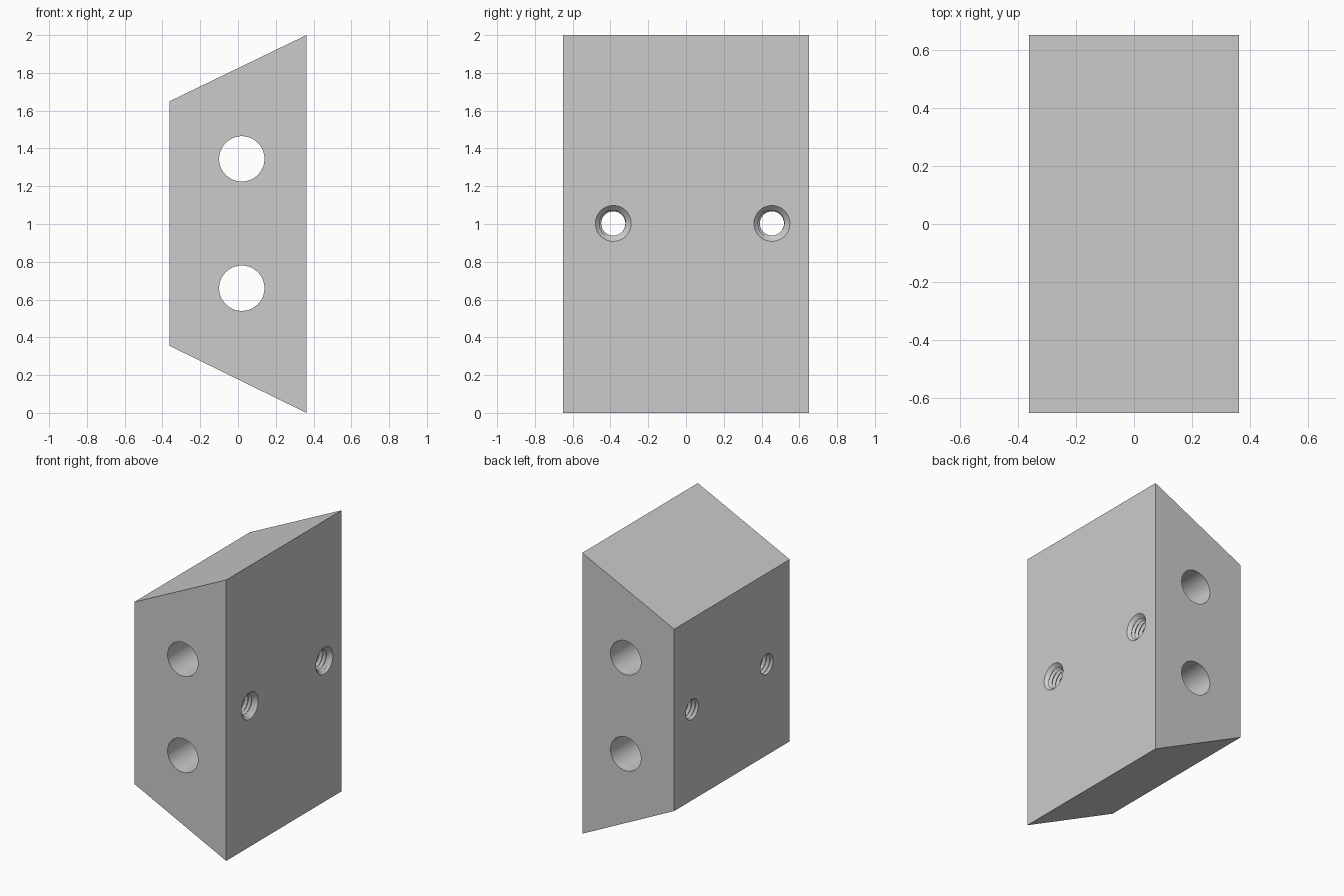
import bpy
import bmesh
import math
from mathutils import Matrix

HALF_W, HALF_D = 0.362, 0.65
INNER_R, OUTER_R, PITCH = 0.064, 0.08, 0.029

if "Cube" in bpy.data.objects:
    bpy.data.objects.remove(bpy.data.objects["Cube"])

grey = bpy.data.materials.new("plain grey")
grey.use_nodes = True
grey.diffuse_color = (0.6, 0.6, 0.6, 1)
grey.node_tree.nodes["Principled BSDF"].inputs["Base Color"].default_value = (0.6, 0.6, 0.6, 1)


def make_object(name, bm):
    bmesh.ops.recalc_face_normals(bm, faces=bm.faces[:])
    mesh = bpy.data.meshes.new(name)
    bm.to_mesh(mesh)
    bm.free()
    mesh.materials.append(grey)
    obj = bpy.data.objects.new(name, mesh)
    bpy.context.collection.objects.link(obj)
    return obj


def round_cutter(name, r1, r2, length, matrix):
    bm = bmesh.new()
    bmesh.ops.create_cone(bm, cap_ends=True, segments=64, radius1=r1,
                          radius2=r2, depth=length, matrix=matrix)
    return make_object(name, bm)


def thread_cutter(name, y, z, steps=32):
    """Helical V-thread running along x, past both side faces."""
    bm = bmesh.new()
    start = -HALF_W - 3 * PITCH
    last = steps * math.ceil((2 * HALF_W + 6 * PITCH) / PITCH)

    def point(k, radius, shift):
        a = math.tau * k / steps
        return bm.verts.new((start + PITCH * (k / steps + shift),
                             y + radius * math.cos(a), z + radius * math.sin(a)))

    crest = [point(k, INNER_R, 0) for k in range(last + 1)]
    root = [point(k, OUTER_R, 0.5) for k in range(last + 1)]
    for k in range(last):
        bm.faces.new((crest[k], crest[k + 1], root[k + 1], root[k]))
        if k < last - steps:
            bm.faces.new((root[k], root[k + 1], crest[k + 1 + steps], crest[k + steps]))
    # Fan caps beyond the block
    for loop, x in ((crest[:steps + 1] + [root[0]], start - PITCH),
                    (root[last - steps:] + [crest[last]],
                     start + PITCH * (last / steps + 1))):
        centre = bm.verts.new((x, y, z))
        for a, b in zip(loop, loop[1:] + loop[:1]):
            bm.faces.new((centre, a, b))
    return make_object(name, bm)


# Block: trapezoid profile extruded front to back
bm = bmesh.new()
profile = [(-HALF_W, 0.355), (HALF_W, 0), (HALF_W, 2), (-HALF_W, 1.65)]
face = bm.faces.new([bm.verts.new((x, -HALF_D, z)) for x, z in profile])
extruded = bmesh.ops.extrude_face_region(bm, geom=[face])["geom"]
bmesh.ops.translate(bm, vec=(0, 2 * HALF_D, 0),
                    verts=[v for v in extruded if isinstance(v, bmesh.types.BMVert)])
block = make_object("block", bm)

# Two plain bores, front to back
cutters = []
for z in (0.66, 1.345):
    m = Matrix.Translation((0.02, 0, z)) @ Matrix.Rotation(math.pi / 2, 4, "X")
    cutters.append(round_cutter("bore_cutter", 0.12, 0.12, 3 * HALF_D, m))

# Two threaded holes, side to side, countersunk on the +x face
for y in (-0.385, 0.455):
    cutters.append(thread_cutter("thread_cutter", y, 1.003))
    m = Matrix.Translation((HALF_W, y, 1.003)) @ Matrix.Rotation(math.pi / 2, 4, "Y")
    cutters.append(round_cutter("countersink_cutter", 0.055, 0.135, 0.08, m))

bpy.ops.object.select_all(action="DESELECT")
block.select_set(True)
bpy.context.view_layer.objects.active = block
for cutter in cutters:
    cutter.hide_render = True
    mod = block.modifiers.new("cut", "BOOLEAN")
    mod.operation = "DIFFERENCE"
    mod.solver = "EXACT"
    mod.object = cutter
    bpy.ops.object.modifier_apply(modifier=mod.name)
for cutter in cutters:
    bpy.data.objects.remove(cutter)

bpy.ops.object.shade_smooth_by_angle(angle=math.radians(30))
